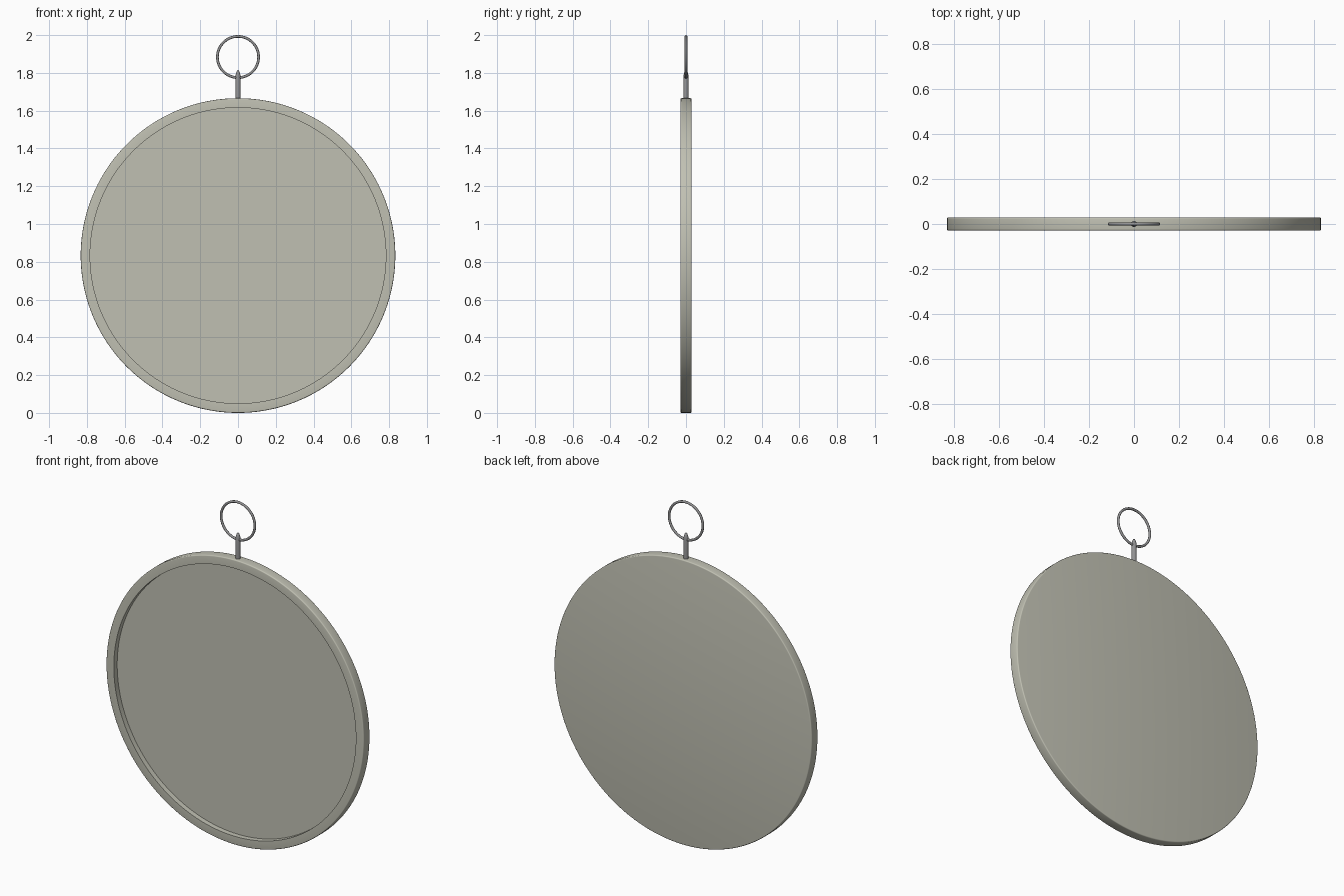
import bpy, math
from math import pi, cos, sin

if "Cube" in bpy.data.objects:
    bpy.data.objects.remove(bpy.data.objects["Cube"])

R, HALF, CZ = 0.833, 0.029, 0.833
DEPTH = 0.031


def material(name, rgb):
    m = bpy.data.materials.new(name)
    m.diffuse_color = (*rgb, 1)
    m.use_nodes = True
    m.node_tree.nodes["Principled BSDF"].inputs["Base Color"].default_value = m.diffuse_color
    return m


pale = material("pale stone grey", (0.53, 0.53, 0.45))
steel = material("steel grey", (0.29, 0.29, 0.295))


def lathe(name, profile, segs, mat, loc, rot=(0, 0, 0)):
    """Spin (radius, height) points about local z; radius 0 makes a pole."""
    verts, faces, rings = [], [], []
    for r, h in profile:
        n = 1 if r == 0 else segs
        rings.append(list(range(len(verts), len(verts) + n)))
        verts += [(r * cos(2 * pi * i / segs), r * sin(2 * pi * i / segs), h) for i in range(n)]
    for a, b in zip(rings, rings[1:]):
        for i in range(segs):
            j = (i + 1) % segs
            if len(a) == 1:
                faces.append((a[0], b[j], b[i]))
            elif len(b) == 1:
                faces.append((a[i], a[j], b[0]))
            else:
                faces.append((a[i], a[j], b[j], b[i]))
    me = bpy.data.meshes.new(name)
    me.from_pydata(verts, [], faces)
    me.materials.append(mat)
    ob = bpy.data.objects.new(name, me)
    bpy.context.collection.objects.link(ob)
    ob.location, ob.rotation_euler = loc, rot
    smooth(ob)
    return ob


def smooth(ob):
    bpy.ops.object.select_all(action='DESELECT')
    ob.select_set(True)
    bpy.context.view_layer.objects.active = ob
    bpy.ops.object.shade_smooth_by_angle(angle=math.radians(35))


# Round plate with rounded outer edges and a raised front rim; local +z is the front (-y)
b = 0.006
arc = [(b * sin(k * pi / 8), b * cos(k * pi / 8)) for k in range(5)]
back = [(R - b + s, -HALF + b - c) for s, c in arc]
front = [(R - b + s, HALF - b + c) for s, c in reversed(arc)]
lathe("round_plate",
      [(0, -HALF)] + back + front +
      [(0.783, HALF), (0.783, HALF - DEPTH), (0, HALF - DEPTH)],
      160, pale, (0, 0, CZ), (pi / 2, 0, 0))

# Hanging post with a tapered tip
lathe("hanging_post",
      [(0, 1.64), (0.0135, 1.64), (0.0135, 1.785), (0.011, 1.797), (0.006, 1.81), (0, 1.816)],
      24, steel, (0, 0, 0))

# Hanging ring threaded through the post
bpy.ops.mesh.primitive_torus_add(major_radius=0.109, minor_radius=0.007,
                                 major_segments=96, minor_segments=14,
                                 location=(0, 0, 1.884), rotation=(pi / 2, 0, 0))
ring = bpy.context.object
ring.name = "hanging_ring"
ring.data.materials.append(steel)
smooth(ring)
